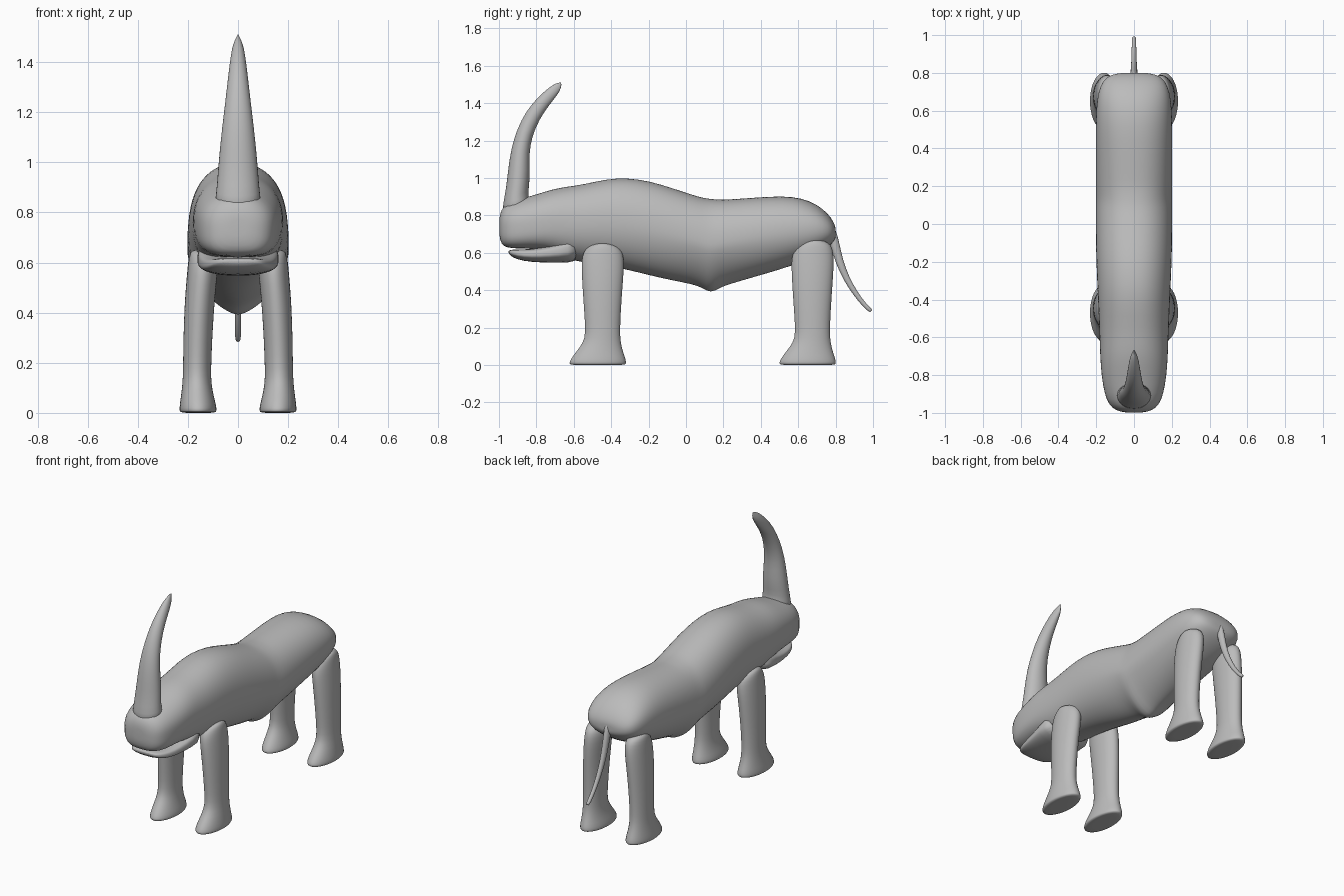
import bpy, bmesh, math
from mathutils import Vector

grey = bpy.data.materials.new("hide grey")
grey.diffuse_color = (0.5, 0.5, 0.5, 1)


def power(c, n):
    return math.copysign(abs(c) ** (2 / n), c)


def loft(name, rings, mirror=False, subdiv=1):
    """Skin a list of point rings, capping both ends."""
    bm = bmesh.new()
    rows = [[bm.verts.new(p) for p in ring] for ring in rings]
    n = len(rows[0])
    for a, b in zip(rows, rows[1:]):
        for i in range(n):
            bm.faces.new((a[i], a[(i + 1) % n], b[(i + 1) % n], b[i]))
    for row in (rows[0], rows[-1]):
        mid = sum((v.co for v in row), Vector()) / n
        c = bm.verts.new(mid)
        for i in range(n):
            bm.faces.new((row[i], row[(i + 1) % n], c))
    bmesh.ops.recalc_face_normals(bm, faces=bm.faces)
    for f in bm.faces:
        f.smooth = True
    mesh = bpy.data.meshes.new(name)
    bm.to_mesh(mesh)
    bm.free()
    mesh.materials.append(grey)
    ob = bpy.data.objects.new(name, mesh)
    bpy.context.collection.objects.link(ob)
    if mirror:
        m = ob.modifiers.new("mirror", 'MIRROR')
        m.use_mirror_merge = False
    if subdiv:
        ob.modifiers.new("smooth", 'SUBSURF').levels = subdiv
        ob.modifiers["smooth"].render_levels = subdiv
    return ob


def section(y, top, bottom, w, n_low=2.0, n_top=2.2, seg=32):
    """Body cross-section in the xz plane, with its own top and belly shape."""
    mid, h = (top + bottom) / 2, (top - bottom) / 2
    pts = []
    for i in range(seg):
        a = 2 * math.pi * i / seg
        n = n_top if math.sin(a) >= 0 else n_low
        pts.append((w * power(math.cos(a), n), y, mid + h * power(math.sin(a), n)))
    return pts


def oval(center, u, v, seg=16):
    c, u, v = Vector(center), Vector(u), Vector(v)
    return [c + u * math.cos(2 * math.pi * i / seg) + v * math.sin(2 * math.pi * i / seg)
            for i in range(seg)]


# Body and head: y, top, bottom, half width, lower roundness
body = [
    (-0.998, 0.79, 0.69, 0.05, 2.5), (-0.988, 0.83, 0.645, 0.095, 3.0),
    (-0.96, 0.866, 0.627, 0.132, 3.4), (-0.90, 0.885, 0.622, 0.157, 3.4),
    (-0.80, 0.912, 0.622, 0.173, 3.2), (-0.71, 0.942, 0.605, 0.179, 2.8),
    (-0.63, 0.955, 0.565, 0.182, 2.3), (-0.55, 0.966, 0.548, 0.185, 2.2),
    (-0.42, 0.996, 0.53, 0.19, 2.1), (-0.32, 1.002, 0.51, 0.195, 2.0),
    (-0.20, 0.986, 0.48, 0.2, 1.9), (-0.08, 0.949, 0.452, 0.203, 1.8),
    (0.04, 0.909, 0.43, 0.203, 1.65), (0.09, 0.895, 0.41, 0.203, 1.6),
    (0.13, 0.889, 0.382, 0.203, 1.55), (0.18, 0.885, 0.41, 0.203, 1.6),
    (0.22, 0.885, 0.428, 0.203, 1.65), (0.38, 0.897, 0.474, 0.203, 1.85),
    (0.52, 0.905, 0.515, 0.203, 2.0), (0.62, 0.893, 0.55, 0.2, 2.1),
    (0.70, 0.86, 0.59, 0.19, 2.2), (0.76, 0.81, 0.63, 0.165, 2.2),
    (0.79, 0.765, 0.66, 0.125, 2.2), (0.80, 0.735, 0.68, 0.07, 2.2),
]
loft("body", [section(*s) for s in body])

# Lower jaw, set back below the upper lip
jaw = [(-0.948, 0.612, 0.596, 0.07), (-0.93, 0.618, 0.575, 0.10),
       (-0.87, 0.617, 0.555, 0.13), (-0.78, 0.625, 0.548, 0.148),
       (-0.68, 0.65, 0.547, 0.162), (-0.58, 0.69, 0.547, 0.17)]
loft("lower_jaw", [section(*s, 2.2, 4.0) for s in jaw])

# Horn: back-curving, tapering; y and z of the front and rear edges, half width
horn = [(-0.985, 0.80, -0.82, 0.84, 0.10), (-0.98, 0.86, -0.845, 0.90, 0.088),
        (-0.962, 0.95, -0.838, 0.95, 0.083), (-0.952, 1.05, -0.832, 1.04, 0.075),
        (-0.935, 1.16, -0.838, 1.13, 0.064), (-0.905, 1.26, -0.823, 1.22, 0.052),
        (-0.855, 1.36, -0.785, 1.31, 0.041), (-0.79, 1.435, -0.735, 1.385, 0.032),
        (-0.73, 1.487, -0.685, 1.445, 0.022), (-0.695, 1.507, -0.668, 1.48, 0.008),
        (-0.67, 1.512, -0.666, 1.50, 0.002)]
loft("horn", [oval((0, (y0 + y1) / 2, (z0 + z1) / 2), (w, 0, 0),
                   (0, (y1 - y0) / 2, (z1 - z0) / 2))
              for y0, z0, y1, z1, w in horn])

# Legs with flared feet: z, front y, rear y, inner x, outer x
leg = [(0.0, -0.62, -0.322, 0.088, 0.23), (0.008, -0.627, -0.318, 0.084, 0.235),
       (0.03, -0.62, -0.32, 0.086, 0.234), (0.07, -0.59, -0.335, 0.097, 0.228),
       (0.12, -0.55, -0.348, 0.106, 0.222), (0.17, -0.538, -0.352, 0.107, 0.22),
       (0.28, -0.545, -0.348, 0.103, 0.219), (0.42, -0.555, -0.338, 0.095, 0.215),
       (0.52, -0.56, -0.33, 0.085, 0.207), (0.58, -0.558, -0.332, 0.08, 0.201),
       (0.62, -0.54, -0.345, 0.085, 0.196), (0.642, -0.51, -0.38, 0.10, 0.19),
       (0.65, -0.47, -0.42, 0.12, 0.18)]
for name, shift, tilt in (("front_legs", 0, 0), ("hind_legs", 1.122, 0.12)):
    rings = []
    for z, y0, y1, x0, x1 in leg:
        ring = oval(((x0 + x1) / 2, (y0 + y1) / 2 + shift, z),
                    ((x1 - x0) / 2, 0, 0), (0, (y1 - y0) / 2, 0), 20)
        if z > 0.4:  # hind tops slope up toward the rump
            for p in ring:
                p.z += tilt * (z - 0.4) * 4 * (p.y - shift + 0.40) + tilt * (z - 0.4) * 0.7
        rings.append(ring)
    loft(name, rings, mirror=True)

# Tail: y, z, thickness, half width
tail = [(0.775, 0.73, 0.025, 0.02), (0.795, 0.65, 0.026, 0.02),
        (0.817, 0.56, 0.022, 0.018), (0.855, 0.465, 0.018, 0.015),
        (0.91, 0.375, 0.014, 0.013), (0.955, 0.32, 0.012, 0.012),
        (0.99, 0.288, 0.012, 0.012)]
rings = []
for i, (y, z, t, w) in enumerate(tail):
    a, b = tail[max(i - 1, 0)], tail[min(i + 1, len(tail) - 1)]
    d = Vector((0, b[0] - a[0], b[1] - a[1])).normalized()
    rings.append(oval((0, y, z), (w, 0, 0), Vector((0, -d.z, d.y)) * t, 12))
loft("tail", rings)
